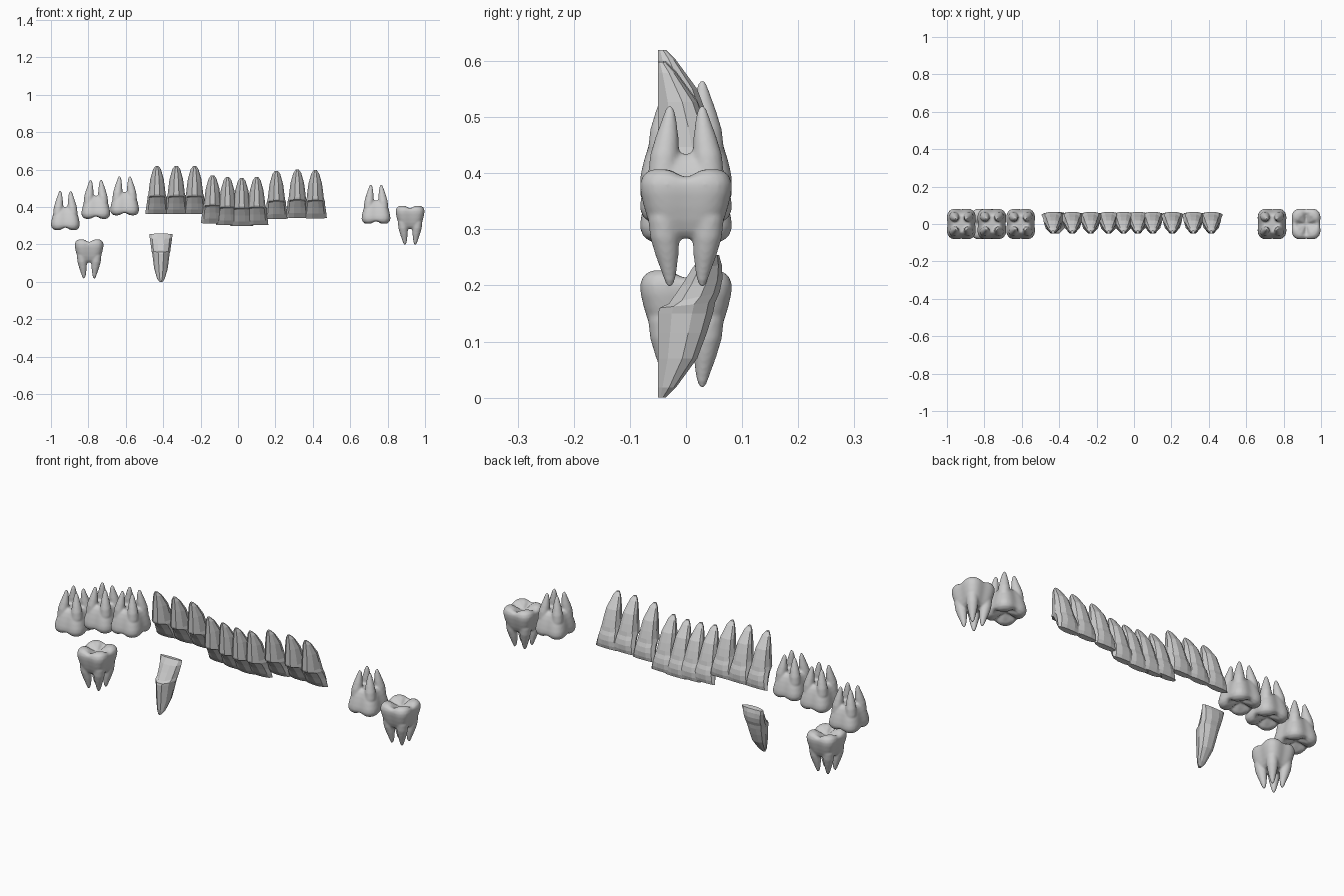
import bpy, bmesh, math

if "Cube" in bpy.data.objects:
    bpy.data.objects.remove(bpy.data.objects["Cube"])


def loft(bm, rings):
    # skin a stack of closed rings and cap both ends
    vs = [[bm.verts.new(p) for p in r] for r in rings]
    for a, b in zip(vs, vs[1:]):
        n = len(a)
        for i in range(n):
            j = (i + 1) % n
            bm.faces.new((a[i], a[j], b[j], b[i]))
    bm.faces.new(vs[0][::-1])
    bm.faces.new(vs[-1])


def to_mesh(bm, name):
    bmesh.ops.recalc_face_normals(bm, faces=bm.faces)
    me = bpy.data.meshes.new(name)
    bm.to_mesh(me)
    bm.free()
    return me


def incisor_mesh():
    # D-shaped section: narrow at the front (tongue side), broad at the back
    half = [(0.3, 0), (0.78, 0.25), (1.0, 0.62), (0.82, 0.88), (0.35, 1.0)]
    sec = half + [(-x, t) for x, t in half[::-1]]
    # front z, back z, front y, back y, half width; root tip at z = 0
    levels = [(0, 0, -.050, -.036, .008), (.018, .018, -.050, -.018, .021),
              (.07, .07, -.050, .020, .036), (.115, .115, -.050, .037, .042),
              (.150, .150, -.050, .048, .046), (.160, .170, -.047, .052, .051),
              (.168, .188, -.030, .060, .052), (.200, .212, -.008, .065, .056),
              (.232, .236, .012, .064, .060), (.258, .254, .034, .059, .062)]
    bm = bmesh.new()
    loft(bm, [[(x * w, yf + t * (yb - yf), zf + t * (zb - zf)) for x, t in sec]
              for zf, zb, yf, yb, w in levels])
    return to_mesh(bm, "incisor")


def molar_mesh():
    bm = bmesh.new()
    n = 48

    # crown: rounded square with a notch in each side and four cusps
    def ring(r, z, cusp=0.0, notch=0.06):
        pts = []
        for i in range(n):
            a = 2 * math.pi * i / n
            c, s = math.cos(a), math.sin(a)
            k = r * (abs(c) ** 3.6 + abs(s) ** 3.6) ** (-1 / 3.6)
            side = abs(math.cos(2 * a)) ** 4
            k *= 1 - notch * side
            pts.append((k * c * 0.94, k * s, z - cusp * side))
        return pts

    loft(bm, [ring(.048, .084), ring(.060, .096), ring(.069, .115),
              ring(.077, .14), ring(.083, .165), ring(.084, .182),
              ring(.079, .197, .006), ring(.066, .207, .012),
              ring(.048, .207, .020, .0), ring(.026, .194, .014, .0),
              ring(.005, .180, .0, .0)])
    # four tapering roots
    for sx in (-1, 1):
        for sy in (-1, 1):
            loft(bm, [[(sx * (c + r * math.cos(a)) * .97, sy * (c + r * math.sin(a)), z)
                       for a in [2 * math.pi * i / 16 for i in range(16)]]
                      for c, r, z in [(.029, .004, -.003), (.029, .010, .010),
                                      (.031, .015, .030), (.034, .021, .055),
                                      (.038, .026, .085), (.040, .028, .12)]])
    return to_mesh(bm, "molar")


def place(name, mesh, x, z, upper, blend=False):
    # z is the height of the root tip; upper teeth are turned root-up
    ob = bpy.data.objects.new(name, mesh)
    bpy.context.collection.objects.link(ob)
    ob.location = (x, 0, z)
    if upper:
        ob.rotation_euler = (0, math.pi, 0)
    if blend:
        m = ob.modifiers.new("blend", 'REMESH')
        m.mode = 'VOXEL'
        m.voxel_size = 0.0045
        m.use_smooth_shade = True
        s = ob.modifiers.new("soften", 'SMOOTH')
        s.factor = 0.5
        s.iterations = 5


incisor, molar = incisor_mesh(), molar_mesh()

# upper front teeth
uppers = [(-.433, .62), (-.33, .62), (-.232, .62), (-.136, .57), (-.056, .561),
          (.02, .556), (.1, .561), (.205, .594), (.317, .60), (.413, .597)]
for i, (x, z) in enumerate(uppers):
    place(f"upper_front_tooth_{i + 1}", incisor, x, z, True)
# lower front tooth
place("lower_front_tooth", incisor, -.412, 0, False)

# upper molars
for i, (x, z) in enumerate([(-.923, .484), (-.76, .544), (-.606, .563), (.738, .518)]):
    place(f"upper_molar_{i + 1}", molar, x, z, True, True)
# lower molars
for i, (x, z) in enumerate([(-.796, .02), (.92, .20)]):
    place(f"lower_molar_{i + 1}", molar, x, z, False, True)
